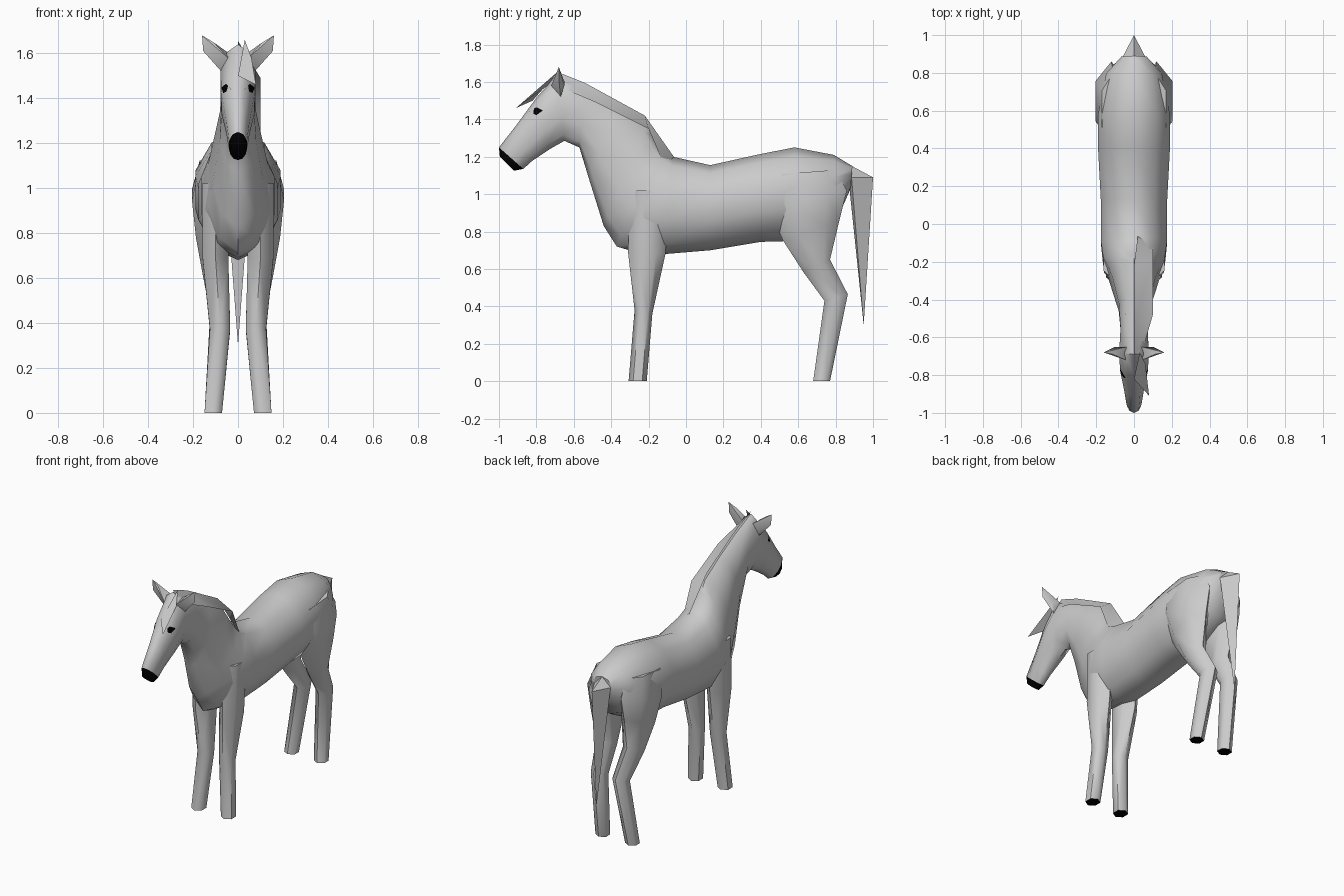
import bpy, bmesh, math
from mathutils import Vector
from mathutils.bvhtree import BVHTree

if "Cube" in bpy.data.objects:
    bpy.data.objects.remove(bpy.data.objects["Cube"])


def material(name, rgb):
    m = bpy.data.materials.new(name)
    m.diffuse_color = (*rgb, 1)
    m.use_nodes = True
    m.node_tree.nodes["Principled BSDF"].inputs["Base Color"].default_value = m.diffuse_color
    return m


GREY = material("light grey coat", (0.6, 0.6, 0.6))
BLACK = material("black", (0.0, 0.0, 0.0))


def finish(name, bm, angle=60, mats=(GREY, BLACK), recalc=True):
    if recalc:
        bmesh.ops.recalc_face_normals(bm, faces=bm.faces)
    me = bpy.data.meshes.new(name)
    bm.to_mesh(me)
    for m in mats:
        me.materials.append(m)
    ob = bpy.data.objects.new(name, me)
    bpy.context.collection.objects.link(ob)
    bpy.ops.object.select_all(action='DESELECT')
    ob.select_set(True)
    bpy.context.view_layer.objects.active = ob
    bpy.ops.object.shade_smooth_by_angle(angle=math.radians(angle))
    return ob


def loft(rings, sides, side=1, black_from=None):
    """Ring: two opposite points (y, z), (y, z), centre x and half width."""
    bm = bmesh.new()
    loops = []
    for ay, az, by, bz, xc, w in rings:
        loop = []
        for i in range(sides):
            t = 2 * math.pi * i / sides
            k = (1 - math.cos(t)) / 2
            loop.append(bm.verts.new((side * (xc + w * math.sin(t)),
                                      ay + (by - ay) * k, az + (bz - az) * k)))
        loops.append(loop)
    for n, (a, b) in enumerate(zip(loops, loops[1:])):
        for i in range(sides):
            j = (i + 1) % sides
            f = bm.faces.new((a[i], a[j], b[j], b[i]))
            f.material_index = int(black_from is not None and n >= black_from)
    bm.faces.new(loops[0])
    end = bm.faces.new(loops[-1])
    end.material_index = int(black_from is not None)
    return bm


def hull(points, side=1):
    bm = bmesh.new()
    for x, y, z in points:
        bm.verts.new((side * x, y, z))
    bmesh.ops.convex_hull(bm, input=bm.verts)
    return bm


# Body, neck and head with a black muzzle
body_rings = [
    (0.89, 1.15, 0.88, 1.03, 0, 0.07),
    (0.79, 1.21, 0.81, 0.87, 0, 0.155),
    (0.58, 1.25, 0.58, 0.75, 0, 0.20),
    (0.40, 1.215, 0.40, 0.745, 0, 0.20),
    (0.13, 1.155, 0.13, 0.70, 0, 0.185),
    (-0.07, 1.20, -0.11, 0.68, 0, 0.185),
    (-0.12, 1.24, -0.27, 0.69, 0, 0.172),
    (-0.16, 1.31, -0.37, 0.72, 0, 0.14),
    (-0.20, 1.38, -0.44, 0.83, 0, 0.12),
    (-0.36, 1.48, -0.515, 1.07, 0, 0.085),
    (-0.54, 1.575, -0.57, 1.25, 0, 0.075),
    (-0.69, 1.64, -0.65, 1.285, 0, 0.082),
    (-0.80, 1.515, -0.73, 1.24, 0, 0.078),
    (-0.91, 1.365, -0.82, 1.18, 0, 0.055),
    (-1.0, 1.25, -0.87, 1.135, 0, 0.042),
    (-0.995, 1.20, -0.92, 1.125, 0, 0.036),
]
body = loft(body_rings, 10, black_from=14)
finish("body", body)
surface = BVHTree.FromBMesh(body)

# Legs, with black undersides
front_leg = [
    (-0.30, 1.02, -0.09, 1.02, 0.10, 0.07),
    (-0.31, 0.69, -0.11, 0.68, 0.10, 0.066),
    (-0.275, 0.38, -0.18, 0.36, 0.08, 0.052),
    (-0.307, 0.0, -0.21, 0.0, 0.11, 0.045),
]
hind_leg = [
    (0.42, 1.10, 0.80, 1.13, 0.11, 0.07),
    (0.44, 0.92, 0.86, 1.02, 0.12, 0.098),
    (0.52, 0.75, 0.82, 0.86, 0.115, 0.083),
    (0.63, 0.58, 0.77, 0.65, 0.10, 0.062),
    (0.74, 0.43, 0.865, 0.465, 0.08, 0.05),
    (0.68, 0.0, 0.77, 0.0, 0.11, 0.045),
]
for label, s in (("right", 1), ("left", -1)):
    for part, rings in (("front_leg", front_leg), ("hind_leg", hind_leg)):
        finish(f"{label}_{part}", loft(rings, 6, s, black_from=len(rings)))

    # Ears
    ear = [(0.04, -0.65, 1.60), (0.045, -0.72, 1.58), (0.075, -0.67, 1.52),
           (0.11, -0.69, 1.65), (0.155, -0.68, 1.61), (0.16, -0.68, 1.68),
           (0.10, -0.65, 1.58)]
    finish(f"{label}_ear", hull(ear, s), 40)

    # Eyes laid on the head surface
    bm = bmesh.new()
    verts = []
    for y, z in ((-0.80, 1.443), (-0.84, 1.44), (-0.80, 1.465),
                 (-0.765, 1.447), (-0.80, 1.423)):
        hit = surface.ray_cast(Vector((s, y, z)), Vector((-s, 0, 0)))[0]
        verts.append(bm.verts.new(hit + Vector((s * 0.004, 0, 0))))
    for i in range(4):
        tri = [verts[0], verts[1 + i], verts[1 + (i + 1) % 4]]
        bm.faces.new(tri if s < 0 else tri[::-1])
    bm.normal_update()
    for f in bm.faces:
        if f.normal.x * s < 0:
            f.normal_flip()
    finish(f"{label}_eye", bm, mats=(BLACK,), recalc=False)

# Mane draped over the right side of the crest
bm = bmesh.new()
crest = [(0.0, -0.69, 1.655), (0.0, -0.54, 1.595), (0.0, -0.22, 1.42), (0.02, -0.065, 1.20)]
fringe = [(0.045, -0.67, 1.57), (0.10, -0.48, 1.49), (0.10, -0.20, 1.35), (0.10, -0.115, 1.15)]
a = [bm.verts.new(p) for p in crest]
b = [bm.verts.new(p) for p in fringe]
for i in range(3):
    bm.faces.new((a[i], b[i], b[i + 1], a[i + 1]))
finish("mane", bm, recalc=False)

# Forelock
bm = bmesh.new()
bm.faces.new([bm.verts.new(p) for p in
              ((0.03, -0.68, 1.66), (0.0, -0.82, 1.50), (0.08, -0.91, 1.46), (0.06, -0.74, 1.58))])
finish("forelock", bm, recalc=False)

# Tail
finish("tail", hull([(-0.06, 0.885, 1.09), (0.06, 0.885, 1.09), (0, 0.86, 1.165),
                     (0, 1.0, 1.09), (0, 0.95, 0.30)]), 40)
